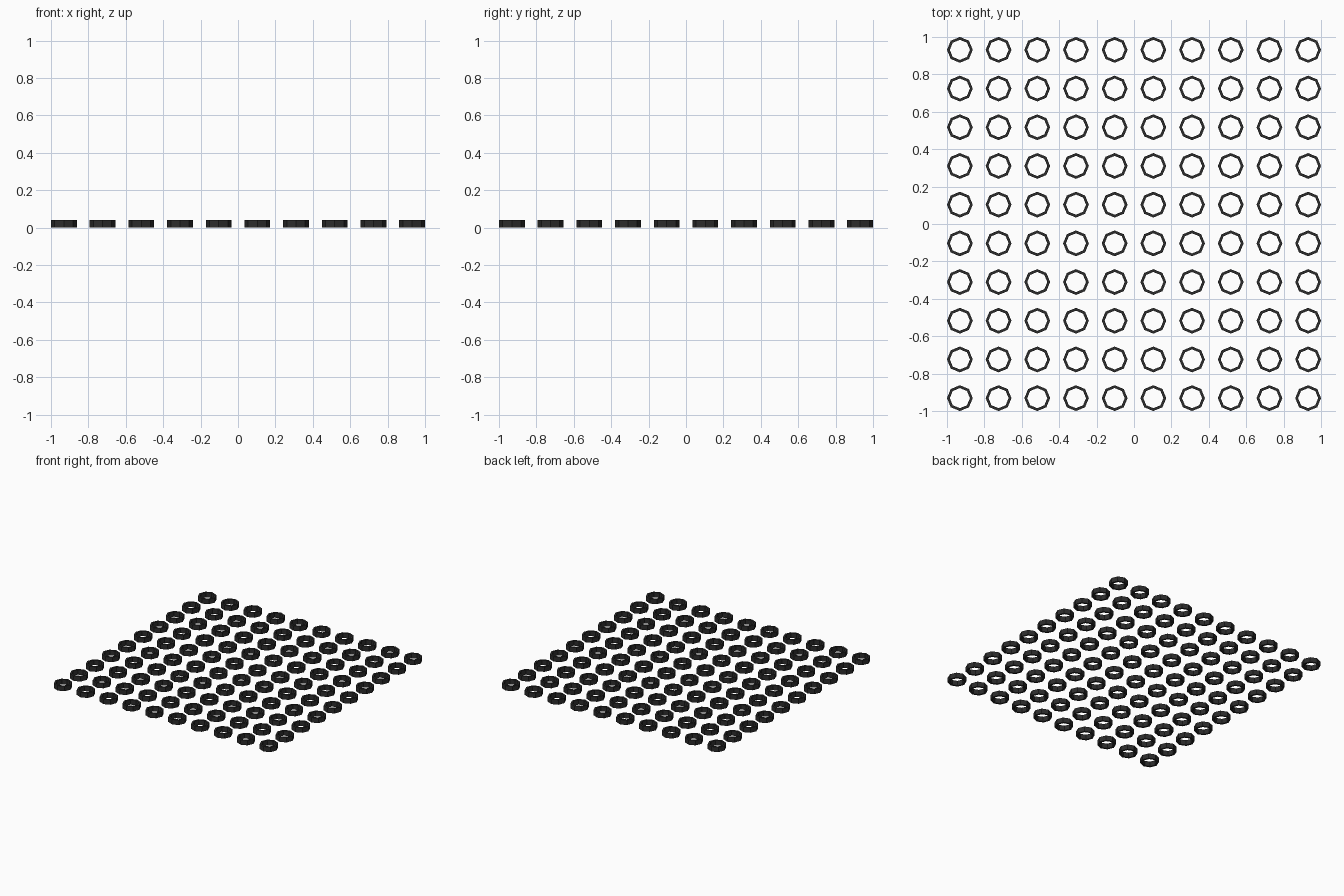
import bpy, bmesh
from math import cos, sin, pi

if "Cube" in bpy.data.objects:
    bpy.data.objects.remove(bpy.data.objects["Cube"])

N = 10                 # rings per side
R = 2 / 29             # outer radius, spacing is three radii
R_IN = R * 0.78
H = 0.04
SIDES = 8

dark = bpy.data.materials.new("dark_grey")
dark.diffuse_color = (0.025, 0.025, 0.025, 1)
dark.use_nodes = True
dark.node_tree.nodes["Principled BSDF"].inputs["Base Color"].default_value = dark.diffuse_color

# One octagonal ring: a rectangular section swept around z
bm = bmesh.new()
section = [(R_IN, 0), (R, 0), (R, H), (R_IN, H)]
loops = [[bm.verts.new((r * cos(2 * pi * i / SIDES), r * sin(2 * pi * i / SIDES), z))
          for r, z in section] for i in range(SIDES)]
for i in range(SIDES):
    a, b = loops[i], loops[(i + 1) % SIDES]
    for j in range(4):
        k = (j + 1) % 4
        bm.faces.new((a[j], b[j], b[k], a[k]))
bmesh.ops.recalc_face_normals(bm, faces=bm.faces)
mesh = bpy.data.meshes.new("ring")
bm.to_mesh(mesh)
bm.free()
mesh.materials.append(dark)

# Square grid of rings
for row in range(N):
    for col in range(N):
        ring = bpy.data.objects.new(f"ring_{row}_{col}", mesh)
        ring.location = ((col - (N - 1) / 2) * 3 * R, (row - (N - 1) / 2) * 3 * R, 0)
        bpy.context.collection.objects.link(ring)
